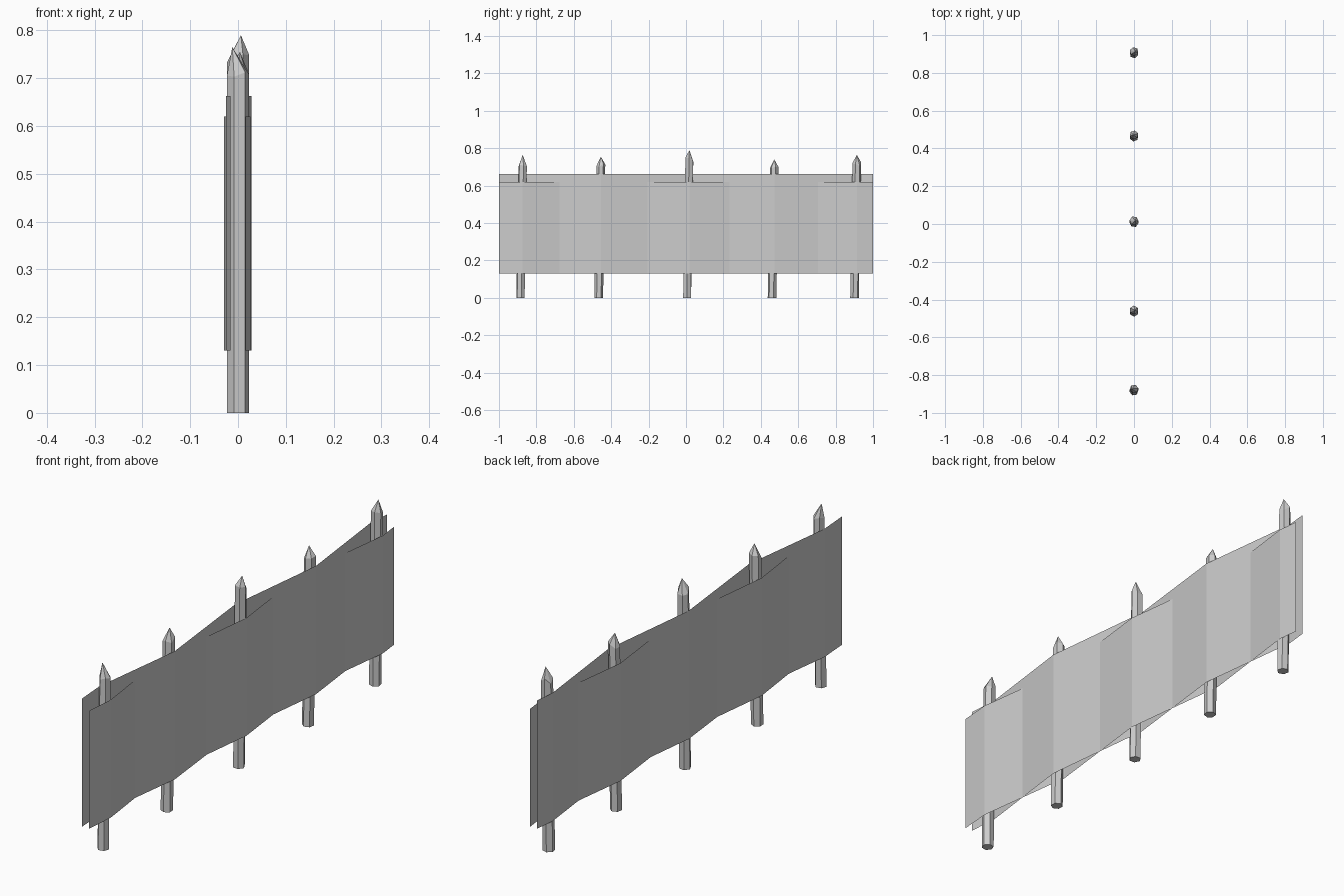
import bpy, bmesh, math, random
from mathutils import Vector

random.seed(4)
if "Cube" in bpy.data.objects:
    bpy.data.objects.remove(bpy.data.objects["Cube"])

GREY = (0.6, 0.6, 0.6, 1)
mat = bpy.data.materials.new("plain grey")
mat.use_nodes = True
mat.diffuse_color = GREY
mat.node_tree.nodes["Principled BSDF"].inputs["Base Color"].default_value = GREY


def finish(name, bm):
    mesh = bpy.data.meshes.new(name)
    bm.to_mesh(mesh)
    bm.free()
    mesh.materials.append(mat)
    obj = bpy.data.objects.new(name, mesh)
    bpy.context.collection.objects.link(obj)
    return obj


# Leaning six-sided stakes with roughly sharpened points
SIDES, RADIUS, LEAN = 6, 0.0235, 0.012


def stake(name, y, tip_x, tip_z, turn):
    bm = bmesh.new()
    lower, upper = [], []
    for i in range(SIDES):
        a = math.tau * i / SIDES + turn
        x, dy = RADIUS * math.cos(a), RADIUS * math.sin(a)
        shoulder = tip_z - 0.05 + random.uniform(-0.014, 0.014)
        lower.append(bm.verts.new((x, y - LEAN + dy, 0)))
        upper.append(bm.verts.new((x, y + dy, shoulder)))
    tip = bm.verts.new((tip_x, y, tip_z))
    bm.faces.new(lower[::-1])
    for i in range(SIDES):
        j = (i + 1) % SIDES
        bm.faces.new((lower[i], lower[j], upper[j], upper[i]))
        bm.faces.new((upper[i], upper[j], tip))
    finish(name, bm)


stakes = [(-0.873, -0.012, 0.765), (-0.455, 0.004, 0.755), (0.018, 0.006, 0.79),
          (0.472, -0.004, 0.74), (0.913, 0.006, 0.765)]
for n, (y, tx, tz) in enumerate(stakes):
    stake(f"stake_{n + 1}", y, tx, tz, math.radians(10 + 23 * n))


# Two thin panels woven in opposite directions around the stakes
def panel(name, side, top, odd_reach, even_reach):
    path = [(side * 0.016, -1)]
    for n, (y, _, _) in enumerate(stakes):
        reach = odd_reach if n % 2 == 0 else -even_reach
        path.append((side * reach, y))
    path.append((side * 0.016, 1))
    bm = bmesh.new()
    rows = [[bm.verts.new((x, y, z)) for x, y in path] for z in (0.13, top)]
    for i in range(len(path) - 1):
        bm.faces.new((rows[0][i], rows[0][i + 1], rows[1][i + 1], rows[1][i]))
    finish(name, bm)


panel("low_woven_panel", 1, 0.62, 0.026, 0.029)
panel("high_woven_panel", -1, 0.663, 0.025, 0.028)
